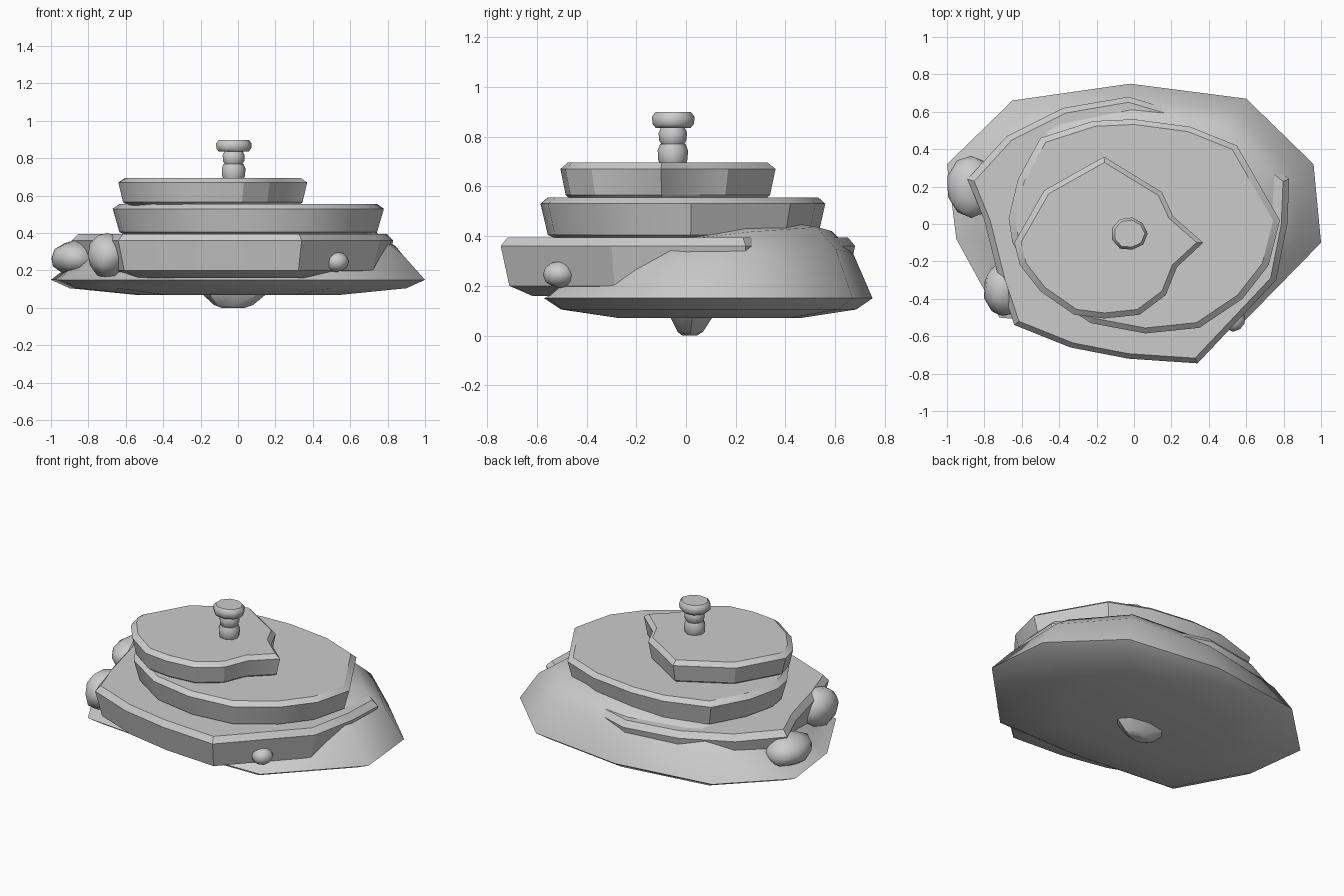
import bpy, bmesh, math, random
from mathutils import Vector

if "Cube" in bpy.data.objects:
    bpy.data.objects.remove(bpy.data.objects["Cube"])
random.seed(4)

stone = bpy.data.materials.new("grey_stone")
stone.use_nodes = True
GREY = (0.6, 0.6, 0.6, 1)
stone.diffuse_color = GREY
stone.node_tree.nodes["Principled BSDF"].inputs["Base Color"].default_value = GREY


def finish(name, bm, angle=30):
    """Turn a bmesh into a shaded stone object."""
    bmesh.ops.recalc_face_normals(bm, faces=bm.faces)
    mesh = bpy.data.meshes.new(name)
    bm.to_mesh(mesh)
    bm.free()
    obj = bpy.data.objects.new(name, mesh)
    bpy.context.collection.objects.link(obj)
    mesh.materials.append(stone)
    bpy.ops.object.select_all(action='DESELECT')
    obj.select_set(True)
    bpy.context.view_layer.objects.active = obj
    bpy.ops.object.shade_smooth_by_angle(angle=math.radians(angle))
    return obj


def slab(name, outline, levels, centre=(0, 0), tilt=(0, 0), angle=30):
    """Stack scaled copies of an outline; levels are (scale, z, tilt weight)."""
    bm = bmesh.new()
    rings = []
    for scale, z, weight in levels:
        ring = []
        for px, py in outline:
            x = centre[0] + (px - centre[0]) * scale
            y = centre[1] + (py - centre[1]) * scale
            ring.append(bm.verts.new((x, y, z + weight * (tilt[0] * x + tilt[1] * y))))
        rings.append(ring)
    n = len(outline)
    for low, high in zip(rings, rings[1:]):
        for i in range(n):
            j = (i + 1) % n
            bm.faces.new((low[i], low[j], high[j], high[i]))
    bm.faces.new(rings[0][::-1])
    bm.faces.new(rings[-1])
    return finish(name, bm, angle)


def circle(x, y, rx, ry, sides, wobble=0.0):
    """Slightly uneven round outline."""
    points = []
    for i in range(sides):
        a = math.tau * i / sides
        k = 1 + random.uniform(-wobble, wobble)
        points.append((x + rx * k * math.cos(a), y + ry * k * math.sin(a)))
    return points


def rock(name, centre, radii):
    """Lumpy boulder."""
    bm = bmesh.new()
    bmesh.ops.create_icosphere(bm, subdivisions=2, radius=1)
    for v in bm.verts:
        v.co = Vector(centre) + Vector([c * r for c, r in zip(v.co, radii)]) * random.uniform(0.93, 1.04)
    return finish(name, bm, 45)


# Wide base mound, higher at the back left
base = [(-1, .32), (-.65, .66), (-.02, .75), (.6, .67), (.96, .32), (1, -.1),
        (.55, -.56), (0, -.57), (-.72, -.5), (-.95, -.08)]
slab("base_mound", base,
     [(.55, .07, 0), (.9, .105, 0), (1, .15, 0), (.88, .25, 1), (.75, .35, 1), (.5, .4, 1), (.3, .41, 1)],
     (0, .1), (.05, .12), 40)

# Lower slab
lower = [(-.89, .24), (-.68, .47), (-.38, .62), (-.03, .68), (.27, .59), (.44, .51),
         (.62, .36), (.69, .35), (.83, .24), (.82, 0), (.76, -.3), (.34, -.745),
         (-.03, -.72), (-.34, -.66), (-.64, -.54), (-.72, -.3), (-.8, .02)]
slab("lower_slab", lower,
     [(.82, .16, 0), (.95, .2, 0), (1, .36, 0), (.96, .395, 0)], (0, -.05))

# Middle slab
middle = [(-.67, .03), (-.62, .24), (-.5, .46), (-.22, .55), (0, .56), (.3, .52),
          (.55, .42), (.78, .02), (.72, -.22), (.58, -.4), (.35, -.555), (.06, -.585),
          (-.23, -.53), (-.49, -.36), (-.65, -.1)]
slab("middle_slab", middle,
     [(.88, .385, 0), (.95, .405, 0), (1, .53, 0), (.95, .555, 0)], (.05, 0))

# Upper slab
upper = [(-.64, -.1), (-.48, .18), (-.16, .36), (.15, .17), (.21, .04), (.37, -.1),
         (.23, -.23), (.17, -.38), (.03, -.485), (-.16, -.505), (-.32, -.485),
         (-.5, -.36), (-.61, -.22)]
slab("upper_slab", upper,
     [(.88, .54, 0), (.95, .565, 0), (1, .67, 0), (.93, .695, 0)], (-.13, -.08))

# Stacked stones of the post, topped by a wider cap
for name, z0, z1, r in (("post_lower_stone", .685, .77, .066),
                        ("post_upper_stone", .77, .835, .062),
                        ("post_cap", .835, .898, .096)):
    h = z1 - z0
    slab(name, circle(-.025, -.052, r, r * .93, 9, .04),
         [(.82, z0, 0), (.97, z0 + h * .25, 0), (1, z0 + h * .7, 0), (.84, z1, 0)],
         (-.025, -.052), angle=50)

# Foot under the base
slab("bottom_foot", circle(-.025, .025, .175, .085, 8, .05),
     [(.35, 0, 0), (.6, .015, 0), (1, .075, 0)], (-.03, .01))

# Boulders around the rim
rock("back_right_boulder", (-.87, .2, .265), (.13, .175, .095))
rock("front_right_boulder", (-.7, -.35, .28), (.11, .15, .125))
rock("front_left_boulder", (.53, -.51, .245), (.065, .065, .055))
